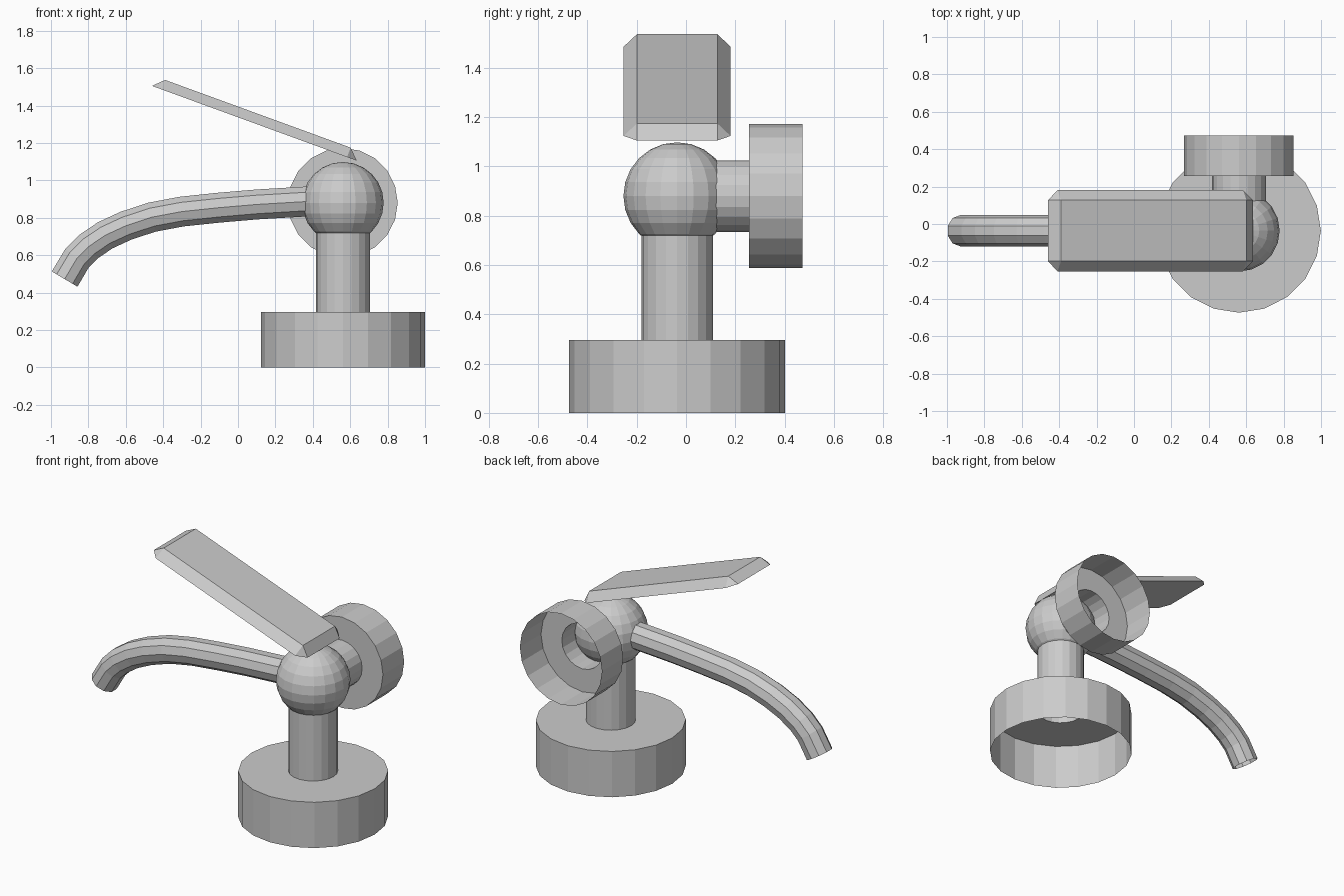
import bpy, bmesh
from math import radians
from mathutils import Matrix, Vector

if "Cube" in bpy.data.objects:
    bpy.data.objects.remove(bpy.data.objects["Cube"])

# One plain grey metal for the whole tap
metal = bpy.data.materials.new("grey_metal")
metal.use_nodes = True
grey = (0.6, 0.6, 0.6, 1)
metal.diffuse_color = grey
metal.node_tree.nodes["Principled BSDF"].inputs["Base Color"].default_value = grey

HUB = Vector((0.561, -0.036, 0.88))
SIDES = 20
PIPE_R = 0.145


def add(name, bm, matrix):
    mesh = bpy.data.meshes.new(name)
    bmesh.ops.recalc_face_normals(bm, faces=bm.faces)
    bm.to_mesh(mesh)
    bm.free()
    mesh.materials.append(metal)
    obj = bpy.data.objects.new(name, mesh)
    obj.matrix_world = matrix
    bpy.context.collection.objects.link(obj)
    return obj


def lathe(name, profile, matrix):
    """Spin an open (radius, height) profile around local z."""
    bm = bmesh.new()
    verts = [bm.verts.new((r, 0, h)) for r, h in profile]
    edges = [bm.edges.new(pair) for pair in zip(verts, verts[1:])]
    bmesh.ops.spin(bm, geom=verts + edges, cent=(0, 0, 0), axis=(0, 0, 1),
                   angle=radians(360), steps=SIDES, use_merge=True)
    bmesh.ops.remove_doubles(bm, verts=bm.verts, dist=0.0001)
    return add(name, bm, matrix)


# Hollow base cup and its upright pipe
upright = Matrix.Translation((HUB.x, HUB.y, 0))
lathe("base", [(0.438, 0), (0.438, 0.295), (PIPE_R, 0.295)], upright)
lathe("column", [(PIPE_R, 0.295), (PIPE_R, 0.73)], upright)

# Wall flange cup and its pipe, pointing backwards
backward = Matrix.Translation(HUB) @ Matrix.Rotation(radians(-90), 4, "X")
lathe("flange", [(0.293, 0.508), (0.293, 0.292), (PIPE_R, 0.292)], backward)
lathe("flange_pipe", [(PIPE_R, 0.292), (PIPE_R, 0.15)], backward)

# Ball joint
bm = bmesh.new()
bmesh.ops.create_uvsphere(bm, u_segments=SIDES, v_segments=12, radius=0.218)
add("ball_joint", bm, Matrix.Translation(HUB))

# Curved open spout
path = [(0.42, 0.89), (0.1, 0.871), (-0.1, 0.854), (-0.3, 0.833), (-0.46, 0.803),
        (-0.6, 0.757), (-0.71, 0.706), (-0.8, 0.645), (-0.86, 0.585), (-0.927, 0.472)]
curve = bpy.data.curves.new("spout", "CURVE")
curve.dimensions = "3D"
curve.bevel_depth = 0.084
curve.bevel_resolution = 3
spline = curve.splines.new("POLY")
spline.points.add(len(path) - 1)
for point, (x, z) in zip(spline.points, path):
    point.co = (x, HUB.y, z, 1)
    point.radius = 1
curve.materials.append(metal)
spout = bpy.data.objects.new("spout", curve)
bpy.context.collection.objects.link(spout)
bpy.context.view_layer.objects.active = spout
spout.select_set(True)
bpy.ops.object.convert(target="MESH")
spout = bpy.context.view_layer.objects.active
spout.data.polygons.foreach_set("use_smooth", [False] * len(spout.data.polygons))

# Tilted lever: a slab with chamfered upper edges and corners
bm = bmesh.new()
long_in, long_out, wide_in, wide_out, thick = 0.528, 0.583, 0.163, 0.217, 0.054
for sx in (-1, 1):
    for sy in (-1, 1):
        for x, y, z in ((long_in, wide_in, thick), (long_out, wide_in, 0),
                        (long_in, wide_out, 0)):
            bm.verts.new((sx * x, sy * y, z))
bmesh.ops.convex_hull(bm, input=bm.verts)
bmesh.ops.dissolve_limit(bm, angle_limit=radians(1), verts=bm.verts, edges=bm.edges)
add("lever", bm, Matrix.Translation((0.0875, HUB.y, 1.305))
    @ Matrix.Rotation(radians(20.05), 4, "Y"))
